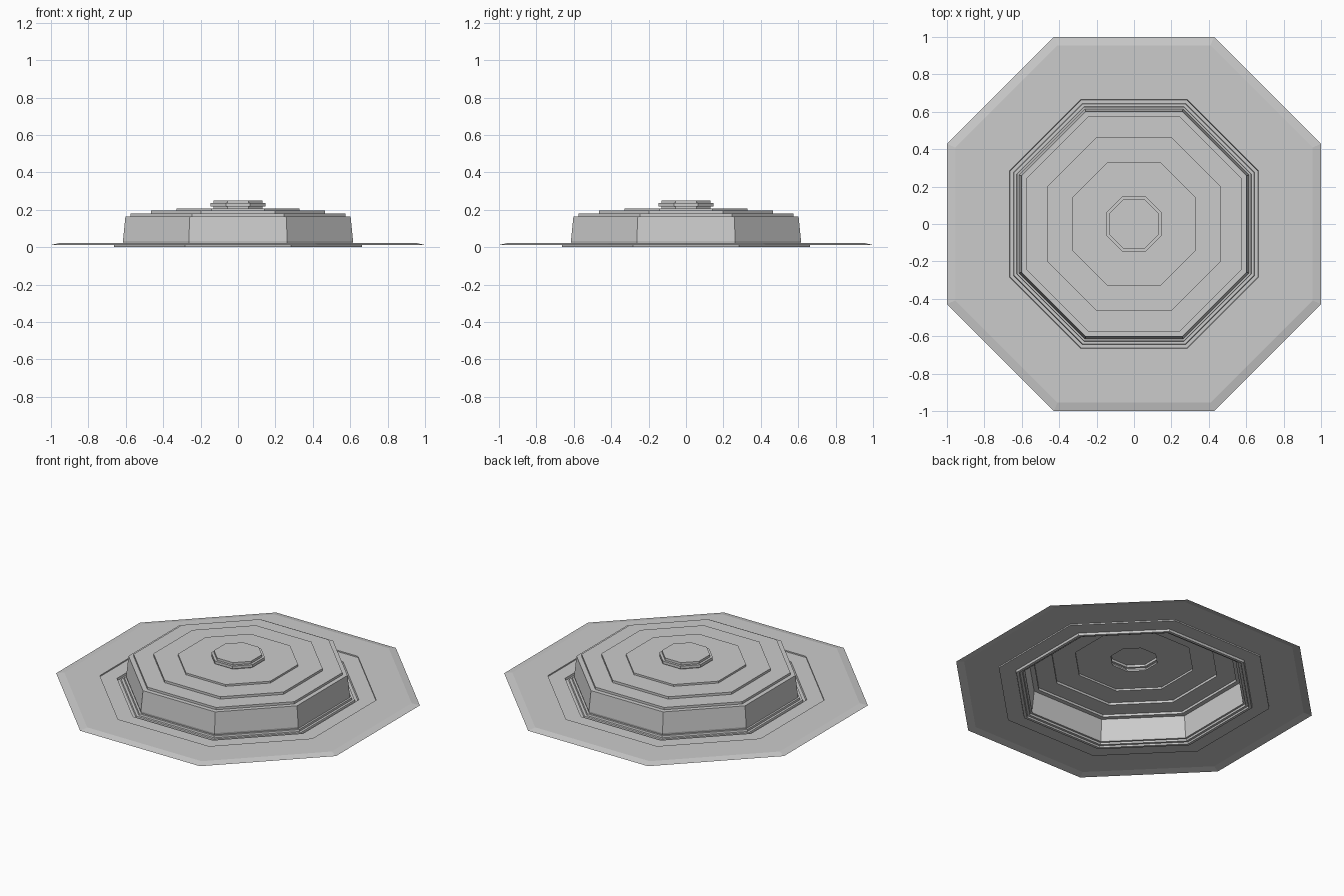
import bpy
import bmesh

cube = bpy.data.objects.get("Cube")
if cube:
    bpy.data.objects.remove(cube, do_unlink=True)

grey = bpy.data.materials.new("plain grey")
grey.use_nodes = True
colour = (0.6, 0.6, 0.6, 1)
grey.diffuse_color = colour
grey.node_tree.nodes["Principled BSDF"].inputs["Base Color"].default_value = colour

CORNER = 0.428  # half side length over apothem


def octagon(r, z):
    c = r * CORNER
    return [(r, -c, z), (r, c, z), (c, r, z), (-c, r, z),
            (-r, c, z), (-r, -c, z), (-c, -r, z), (c, -r, z)]


def shell(name, profile, capped=False):
    """Open eight-sided sheet through (apothem, height) steps, outside to inside."""
    bm = bmesh.new()
    rings = [[bm.verts.new(p) for p in octagon(r, z)] for r, z in profile]
    for low, high in zip(rings, rings[1:]):
        for i in range(8):
            j = (i + 1) % 8
            bm.faces.new((low[i], low[j], high[j], high[i]))
    if capped:
        bm.faces.new(rings[-1])
    mesh = bpy.data.meshes.new(name)
    bm.to_mesh(mesh)
    bm.free()
    mesh.materials.append(grey)
    obj = bpy.data.objects.new(name, mesh)
    bpy.context.collection.objects.link(obj)


# Wide flange with a sloped edge and a shallow recess
shell("flange", [(1.0, 0.012), (0.955, 0.022), (0.76, 0.022),
                 (0.76, 0.014), (0.665, 0.014)])

# Stepped channel around the dome
shell("channel", [(0.665, 0.014), (0.662, 0), (0.645, 0), (0.642, 0.01),
                  (0.627, 0.01), (0.625, 0.022), (0.613, 0.022)])

# Leaning wall with a narrow ledge on top
shell("dome_wall", [(0.613, 0.022), (0.615, 0.034), (0.602, 0.165), (0.574, 0.165)])

# Stacked roof tiers
shell("lower_tier", [(0.574, 0.165), (0.574, 0.18), (0.465, 0.18)])
shell("middle_tier", [(0.465, 0.18), (0.465, 0.195), (0.33, 0.195)])
shell("upper_tier", [(0.33, 0.195), (0.33, 0.207), (0.13, 0.207)])

# Centre cap with an overhanging band
shell("centre_cap", [(0.13, 0.207), (0.13, 0.217), (0.147, 0.217),
                     (0.147, 0.235), (0.132, 0.235), (0.132, 0.25)], capped=True)
